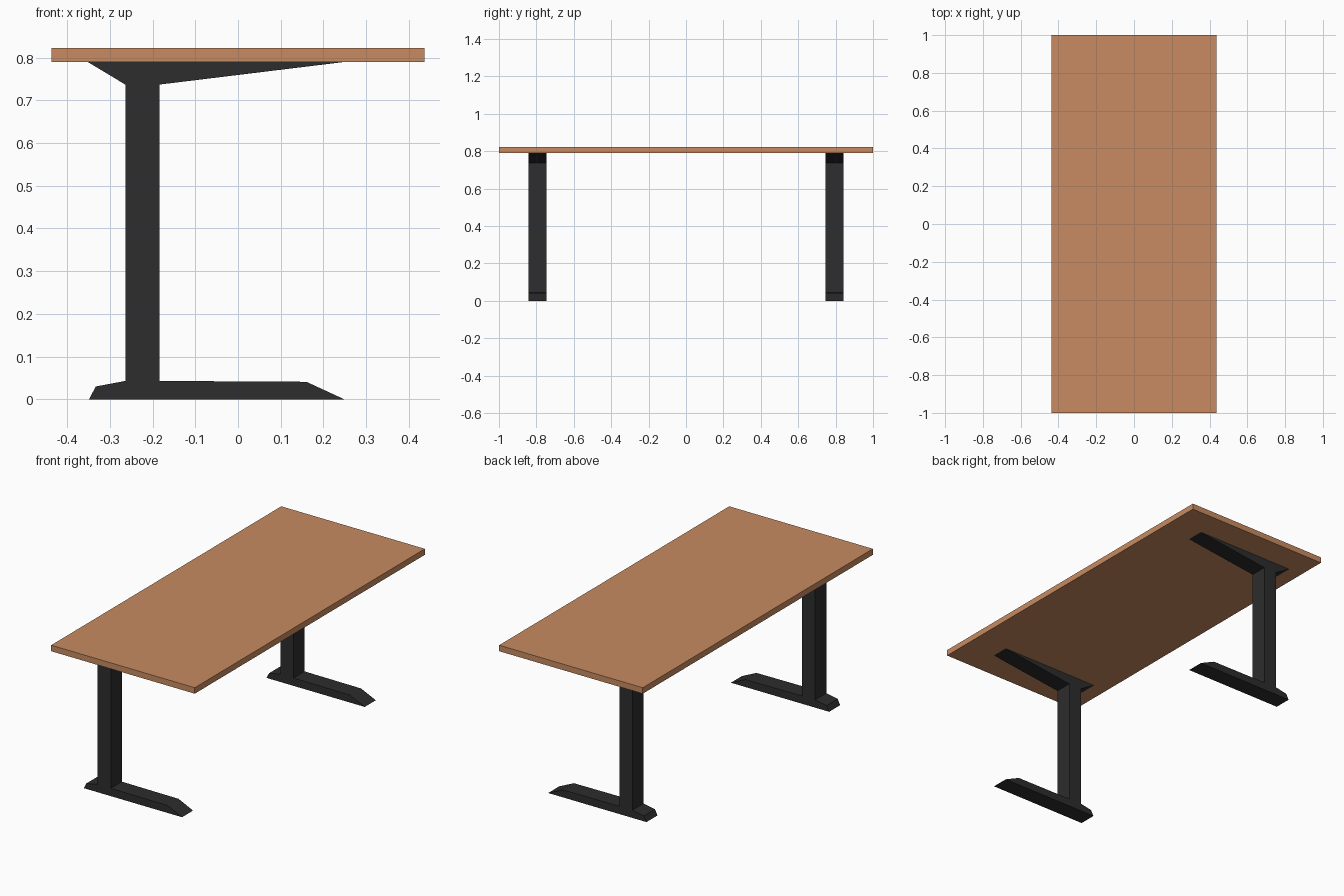
import bpy
import bmesh

if "Cube" in bpy.data.objects:
    bpy.data.objects.remove(bpy.data.objects["Cube"])


def make_material(name, rgb):
    mat = bpy.data.materials.new(name)
    mat.diffuse_color = (*rgb, 1.0)
    mat.use_nodes = True
    mat.node_tree.nodes["Principled BSDF"].inputs["Base Color"].default_value = mat.diffuse_color
    return mat


wood = make_material("warm wood", (0.58, 0.26, 0.12))
black = make_material("black metal", (0.026, 0.026, 0.026))


def extrude_profile(name, profile, y0, y1, mat):
    """Extrude an x-z outline along y between y0 and y1."""
    bm = bmesh.new()
    face = bm.faces.new([bm.verts.new((x, y0, z)) for x, z in profile])
    result = bmesh.ops.extrude_face_region(bm, geom=[face])
    moved = [g for g in result["geom"] if isinstance(g, bmesh.types.BMVert)]
    bmesh.ops.translate(bm, verts=moved, vec=(0, y1 - y0, 0))
    bmesh.ops.recalc_face_normals(bm, faces=bm.faces)
    mesh = bpy.data.meshes.new(name)
    bm.to_mesh(mesh)
    bm.free()
    mesh.materials.append(mat)
    obj = bpy.data.objects.new(name, mesh)
    bpy.context.collection.objects.link(obj)
    return obj


# Table top
extrude_profile("table_top",
                [(-0.437, 0.79), (0.437, 0.79), (0.437, 0.823), (-0.437, 0.823)],
                -1.0, 1.0, wood)

# Leg outlines seen from the front
COLUMN = [(-0.264, 0.043), (-0.184, 0.043), (-0.184, 0.737), (-0.264, 0.737)]
BRACKET = [(-0.264, 0.737), (-0.184, 0.737), (0.25, 0.79), (-0.352, 0.79)]
FOOT = [(-0.349, 0), (0.249, 0), (0.16, 0.041), (-0.184, 0.043),
        (-0.264, 0.043), (-0.333, 0.03)]

# One leg assembly at each end
for end, side in (("near", -1), ("far", 1)):
    y0, y1 = sorted((side * 0.746, side * 0.842))
    extrude_profile(end + "_column", COLUMN, y0, y1, black)
    extrude_profile(end + "_top_bracket", BRACKET, y0, y1, black)
    extrude_profile(end + "_foot", FOOT, y0, y1, black)
